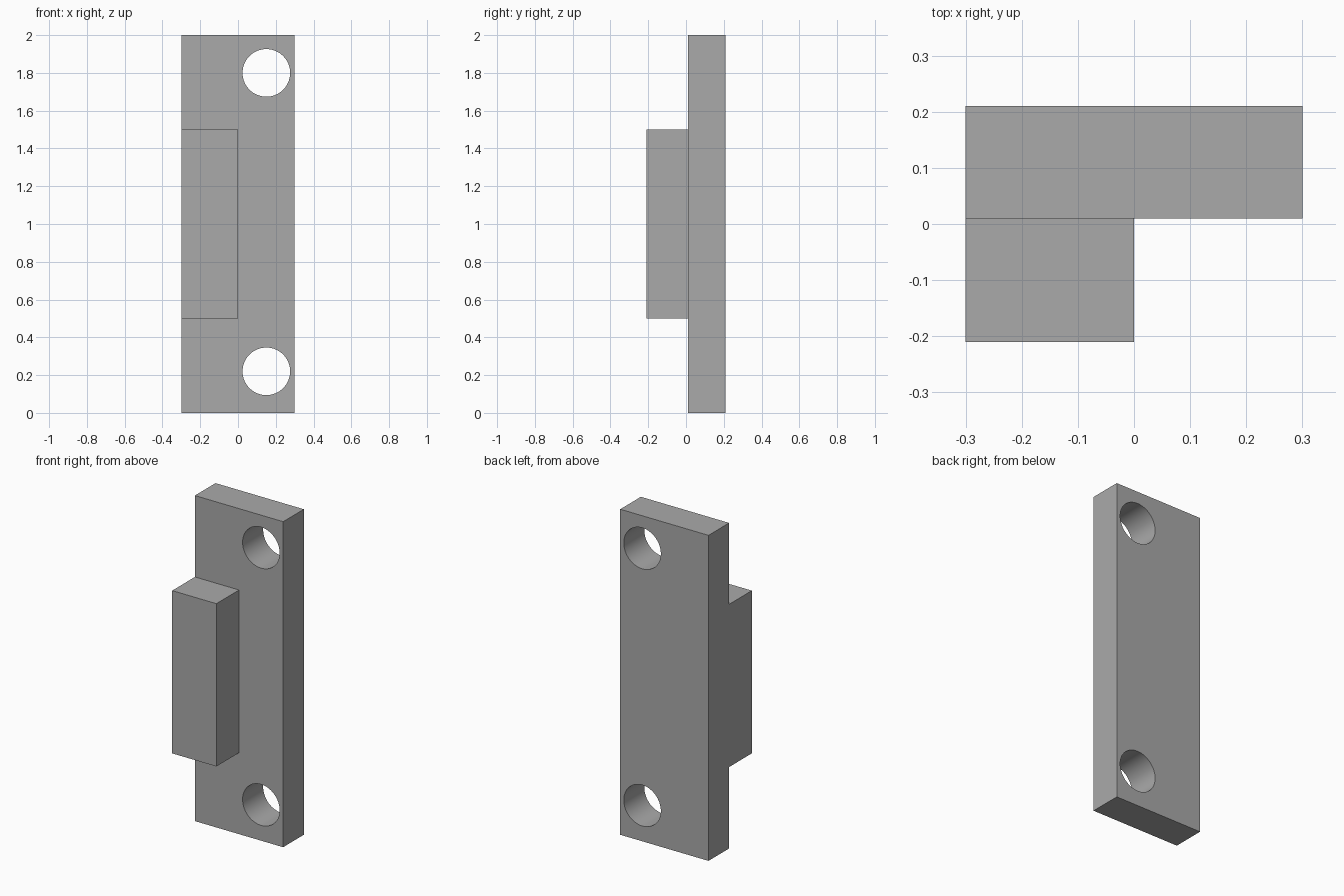
import bpy
import math

cube = bpy.data.objects.get("Cube")
if cube:
    bpy.data.objects.remove(cube, do_unlink=True)

# Single plain grey
grey = bpy.data.materials.new("plain grey")
grey.use_nodes = True
colour = (0.4, 0.4, 0.4, 1)
grey.diffuse_color = colour
grey.node_tree.nodes["Principled BSDF"].inputs["Base Color"].default_value = colour


def box(name, low, high):
    """Axis-aligned box between two corners."""
    centre = [(a + b) / 2 for a, b in zip(low, high)]
    bpy.ops.mesh.primitive_cube_add(size=1, location=centre)
    obj = bpy.context.object
    obj.name = name
    obj.scale = [b - a for a, b in zip(low, high)]
    bpy.ops.object.transform_apply(location=False, rotation=False, scale=True)
    obj.data.materials.append(grey)
    return obj


def drill(target, x, y, z, radius):
    """Cut a round through-hole along y."""
    bpy.ops.mesh.primitive_cylinder_add(
        vertices=64, radius=radius, depth=1, location=(x, y, z),
        rotation=(math.pi / 2, 0, 0))
    cutter = bpy.context.object
    cutter.name = "hole_cutter"
    cutter.data.materials.append(grey)
    bpy.context.view_layer.objects.active = target
    mod = target.modifiers.new("hole", "BOOLEAN")
    mod.operation = "DIFFERENCE"
    mod.solver = "EXACT"
    mod.object = cutter
    bpy.ops.object.modifier_apply(modifier=mod.name)
    bpy.data.objects.remove(cutter, do_unlink=True)


# Tall mounting plate with two screw holes
plate = box("mounting_plate", (-0.3, 0.01, 0), (0.3, 0.21, 2))
for z in (0.22, 1.8):
    drill(plate, 0.15, 0.11, z, 0.126)

# Smooth hole walls, sharp plate edges
bpy.ops.object.select_all(action="DESELECT")
plate.select_set(True)
bpy.context.view_layer.objects.active = plate
bpy.ops.object.shade_smooth_by_angle(angle=math.radians(30))

# Raised block flush with one side of the plate
box("raised_block", (-0.3, -0.21, 0.5), (0, 0.01, 1.5))
